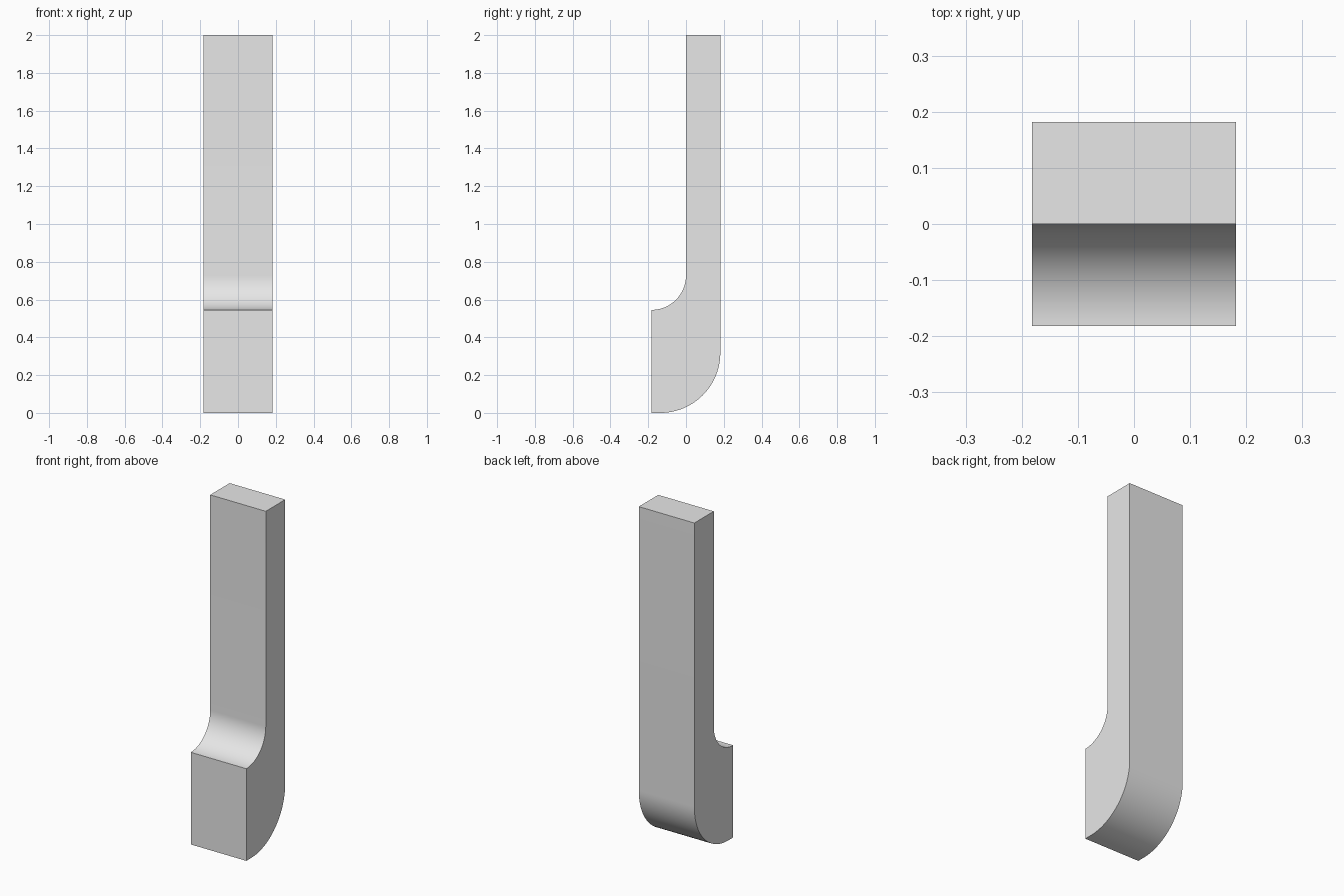
import bpy, bmesh, math

if "Cube" in bpy.data.objects:
    bpy.data.objects.remove(bpy.data.objects["Cube"], do_unlink=True)

U = 2 / 11                      # bar thickness and half width
HEIGHT = 2.0
HEEL_R = 1.75 * U               # rounded lower back corner
STEPS = 24


def arc(cy, cz, r, start, end):
    """Points (y, z) along an arc, angles in degrees."""
    angles = [math.radians(start + (end - start) * i / STEPS) for i in range(STEPS + 1)]
    return [(cy + r * math.cos(a), cz + r * math.sin(a)) for a in angles]


# Side profile: front toe, rounded heel, straight bar, concave fillet
profile = [(-U, 0)]
profile += arc(U - HEEL_R, HEEL_R, HEEL_R, -90, 0)
profile += [(U, HEIGHT), (0, HEIGHT)]
profile += arc(-U, 4 * U, U, 0, -90)

# Extrude the profile across the width
bm = bmesh.new()
side = bm.faces.new([bm.verts.new((-U, y, z)) for y, z in profile])
moved = bmesh.ops.extrude_face_region(bm, geom=[side])["geom"]
bmesh.ops.translate(bm, vec=(2 * U, 0, 0),
                    verts=[g for g in moved if isinstance(g, bmesh.types.BMVert)])
bmesh.ops.recalc_face_normals(bm, faces=bm.faces)
mesh = bpy.data.meshes.new("hooked_bar")
bm.to_mesh(mesh)
bm.free()

# Plain grey material
grey = bpy.data.materials.new("light grey")
grey.use_nodes = True
colour = (0.8, 0.8, 0.8, 1)
grey.diffuse_color = colour
grey.node_tree.nodes["Principled BSDF"].inputs["Base Color"].default_value = colour
mesh.materials.append(grey)

# Smooth curves with sharp side edges
bar = bpy.data.objects.new("hooked_bar", mesh)
bpy.context.collection.objects.link(bar)
bpy.context.view_layer.objects.active = bar
bar.select_set(True)
bpy.ops.object.shade_smooth_by_angle(angle=math.radians(30))
